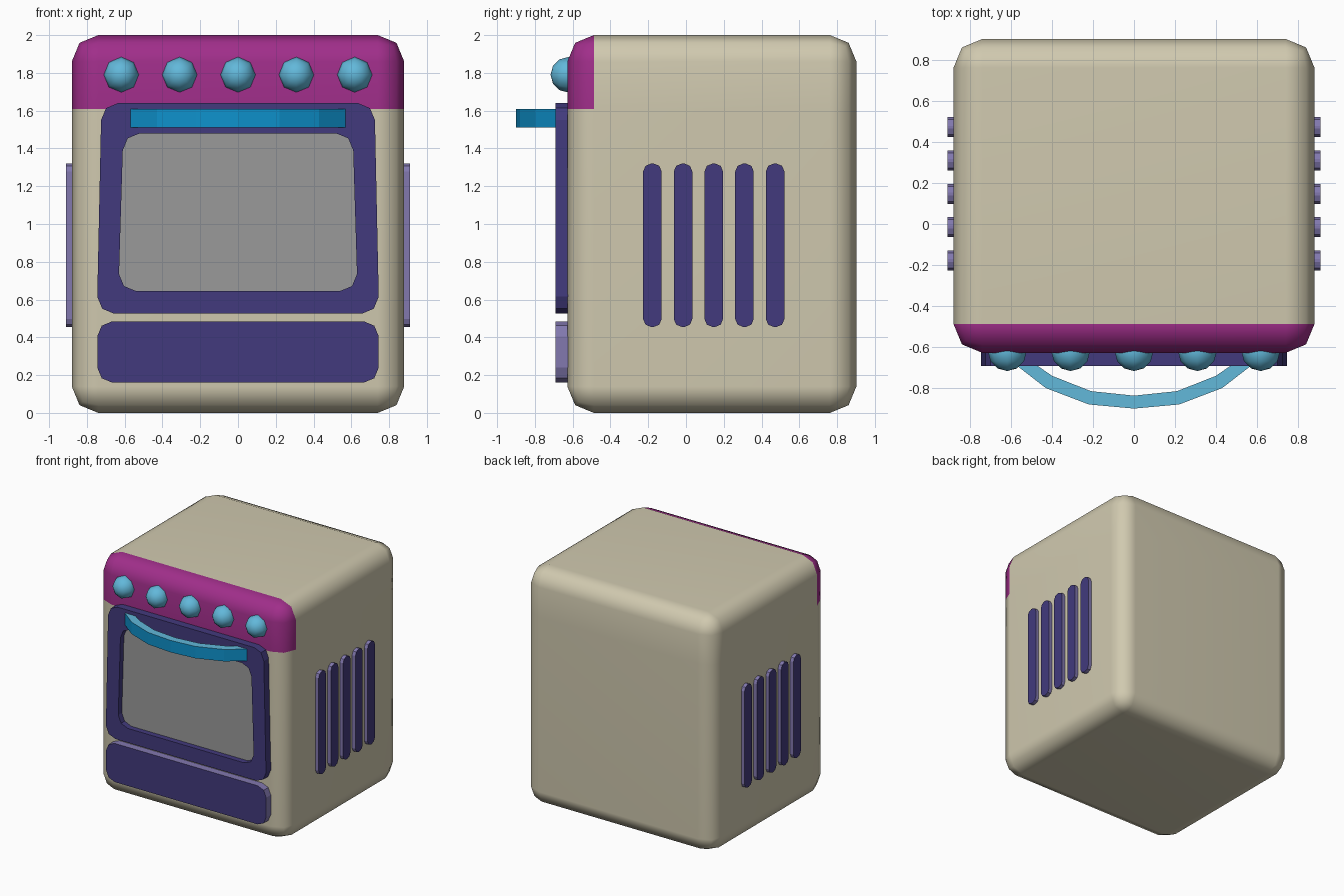
import bpy, bmesh, math
from mathutils import Vector, Matrix

if "Cube" in bpy.data.objects:
    bpy.data.objects.remove(bpy.data.objects["Cube"])


def mat(name, r, g, b):
    lin = lambda c: ((c / 255 + 0.055) / 1.055) ** 2.4 if c > 10 else c / 255 / 12.92
    m = bpy.data.materials.new(name)
    m.diffuse_color = (lin(r), lin(g), lin(b), 1)
    m.use_nodes = True
    m.node_tree.nodes["Principled BSDF"].inputs["Base Color"].default_value = m.diffuse_color
    return m


CREAM = mat("cream", 208, 201, 175)
MAGENTA = mat("magenta", 160, 46, 138)
INDIGO = mat("indigo", 66, 58, 125)
LILAC = mat("lilac", 130, 120, 175)
BLUE = mat("blue", 14, 146, 205)
SKY = mat("sky blue", 98, 184, 218)
GREY = mat("glass grey", 154, 154, 154)


def finish(name, bm, mats, angle=None):
    bmesh.ops.recalc_face_normals(bm, faces=bm.faces)
    me = bpy.data.meshes.new(name)
    bm.to_mesh(me)
    bm.free()
    for m in mats:
        me.materials.append(m)
    ob = bpy.data.objects.new(name, me)
    bpy.context.collection.objects.link(ob)
    if angle:
        bpy.ops.object.select_all(action='DESELECT')
        ob.select_set(True)
        bpy.context.view_layer.objects.active = ob
        bpy.ops.object.shade_smooth_by_angle(angle=math.radians(angle))
    return ob


def rounded(top, bottom, z0, z1, r, centre=0):
    """Trapezoid outline with two-segment rounded corners."""
    pts = []
    for sx, z, w, sz, a0 in ((1, z1, top, -1, 0), (-1, z1, top, -1, 90),
                             (-1, z0, bottom, 1, 180), (1, z0, bottom, 1, 270)):
        for a in (0, 45, 90):
            t = math.radians(a0 + a)
            pts.append((centre + sx * (w - r) + r * math.cos(t), z + sz * r + r * math.sin(t)))
    return pts


def plate(name, pts, place, d0, d1, mats):
    """Extruded outline; the outer cap (d1) takes the first material, the rest the second."""
    bm = bmesh.new()
    back = [bm.verts.new(place(u, v, d0)) for u, v in pts]
    face = [bm.verts.new(place(u, v, d1)) for u, v in pts]
    bm.faces.new(face)
    bm.faces.new(back).material_index = len(mats) - 1
    n = len(pts)
    for i in range(n):
        j = (i + 1) % n
        bm.faces.new((back[i], back[j], face[j], face[i])).material_index = len(mats) - 1
    return finish(name, bm, mats)


front = lambda u, v, d: (u, d, v)

# Body with rounded edges and a control panel coloured by position
bm = bmesh.new()
bmesh.ops.create_cube(bm, size=1, matrix=Matrix.Translation((0, 0.137, 1)) @ Matrix.Diagonal((1.76, 1.53, 2, 1)))
bmesh.ops.bevel(bm, geom=bm.edges[:], offset=0.14, segments=2, profile=0.5, affect='EDGES')
for co, no in (((0, 0, 1.61), (0, 0, 1)), ((0, -0.488, 0), (0, 1, 0))):
    bmesh.ops.bisect_plane(bm, geom=bm.verts[:] + bm.edges[:] + bm.faces[:], plane_co=co, plane_no=no, dist=1e-4)
for f in bm.faces:
    c = f.calc_center_median()
    f.material_index = int(c.z > 1.61 and c.y < -0.489)
body = finish("oven_body", bm, [CREAM, MAGENTA], 60)
wn = body.modifiers.new("weighted", 'WEIGHTED_NORMAL')
wn.keep_sharp = True

# Door frame: ring between outer and inner outlines
bm = bmesh.new()
outer = rounded(0.725, 0.745, 0.525, 1.64, 0.09)
inner = rounded(0.61, 0.63, 0.645, 1.48, 0.09)
loops = [[bm.verts.new((u, d, v)) for u, v in pts]
         for pts, d in ((outer, -0.6), (outer, -0.692), (inner, -0.692), (inner, -0.6))]
for k in range(4):
    a, b = loops[k], loops[(k + 1) % 4]
    for i in range(12):
        j = (i + 1) % 12
        bm.faces.new((a[i], a[j], b[j], b[i]))
finish("door_frame", bm, [INDIGO])

# Door window and bottom drawer
plate("door_window", rounded(0.62, 0.64, 0.635, 1.49, 0.09), front, -0.61, -0.645, [GREY])
plate("drawer", rounded(0.745, 0.745, 0.16, 0.485, 0.08), front, -0.6, -0.69, [INDIGO, LILAC])

# Bowed handle: curved bar with lighter top and bottom
out_half = [(0, -0.90), (0.22, -0.88), (0.43, -0.80), (0.585, -0.68)]
in_half = [(0, -0.837), (0.21, -0.815), (0.40, -0.74), (0.53, -0.65)]
mirror = lambda h: [(-x, y) for x, y in h[:0:-1]] + h
bm = bmesh.new()
rings = [[bm.verts.new((x, y, z)) for x, y, z in ((*o, 1.51), (*o, 1.61), (*i, 1.61), (*i, 1.51))]
         for o, i in zip(mirror(out_half), mirror(in_half))]
for a, b in zip(rings, rings[1:]):
    for k in range(4):
        j = (k + 1) % 4
        bm.faces.new((a[k], a[j], b[j], b[k])).material_index = k % 2
bm.faces.new(rings[0])
bm.faces.new(rings[-1])
finish("door_handle", bm, [BLUE, SKY])

# Control knobs
for n in range(5):
    bm = bmesh.new()
    bmesh.ops.create_uvsphere(bm, u_segments=8, v_segments=6, radius=0.094,
                              matrix=Matrix.Translation(((n - 2) * 0.309, -0.623, 1.79)) @ Matrix.Rotation(math.pi / 2, 4, 'X'))
    finish(f"knob_{n + 1}", bm, [SKY], 60)

# Side vents, five on each side
for side, s in (("right", 1), ("left", -1)):
    for n in range(5):
        pts = rounded(0.049, 0.049, 0.455, 1.32, 0.042, -0.178 + n * 0.1625)
        plate(f"{side}_vent_{n + 1}", pts, lambda u, v, d: (d, u, v), s * 0.86, s * 0.91, [INDIGO, LILAC])
